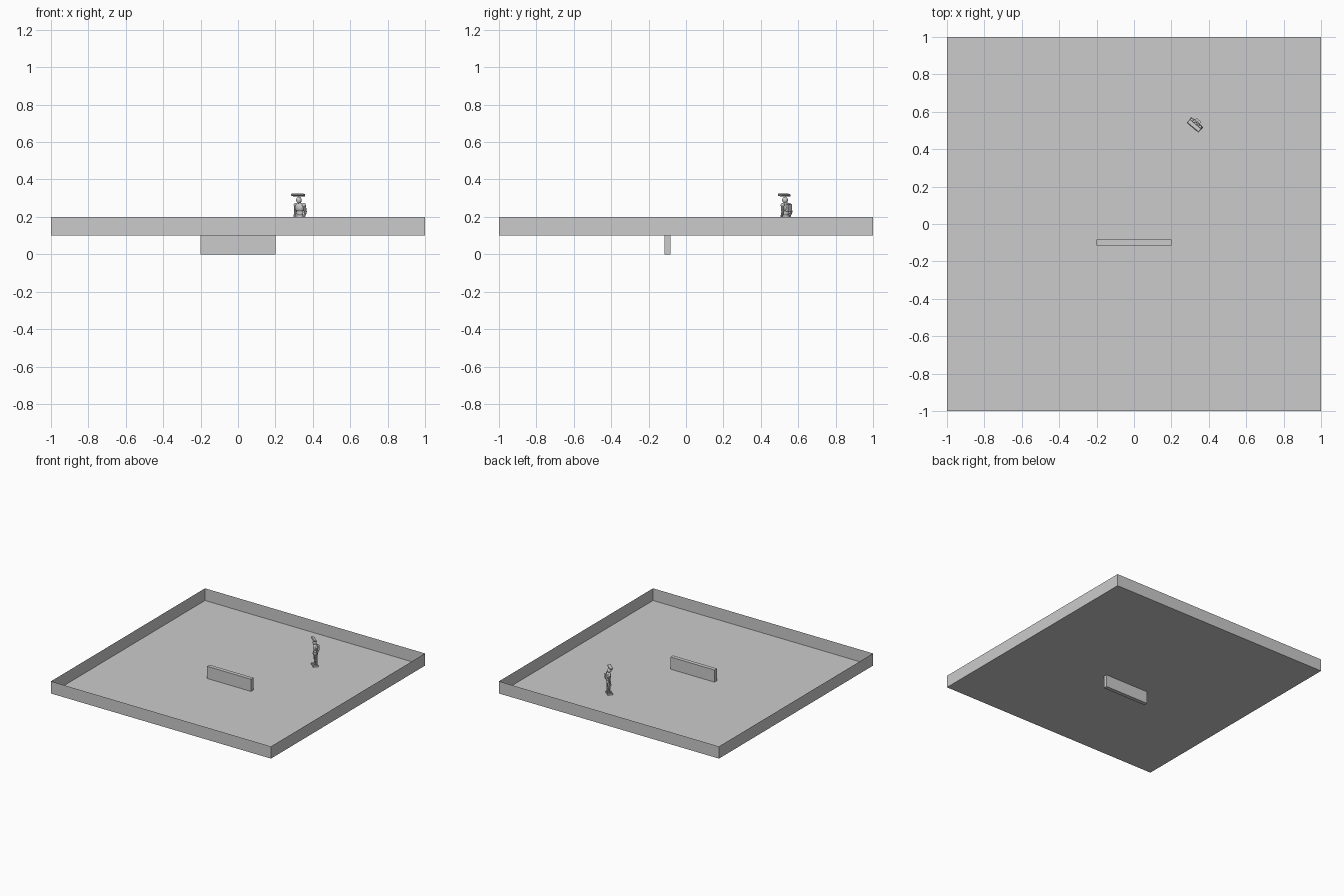
import bpy, bmesh, math
from mathutils import Matrix, Vector

old = bpy.data.objects.get("Cube")
if old:
    bpy.data.objects.remove(old)

grey = bpy.data.materials.new("plain grey")
colour = (0.6, 0.6, 0.6, 1)
grey.diffuse_color = colour
grey.use_nodes = True
grey.node_tree.nodes["Principled BSDF"].inputs["Base Color"].default_value = colour


def finish(name, bm, smooth=False):
    mesh = bpy.data.meshes.new(name)
    bm.to_mesh(mesh)
    bm.free()
    mesh.materials.append(grey)
    for p in mesh.polygons:
        p.use_smooth = smooth
    ob = bpy.data.objects.new(name, mesh)
    bpy.context.collection.objects.link(ob)
    return ob


def box_mesh(centre, size, frame=Matrix()):
    bm = bmesh.new()
    m = frame @ Matrix.Translation(centre) @ Matrix.Diagonal((*size, 1))
    bmesh.ops.create_cube(bm, size=1, matrix=m)
    return bm


# Arena: a floor with thin walls, open at the top
bm = box_mesh((0, 0, 0.15), (2, 2, 0.1))
bm.faces.ensure_lookup_table()
top = [f for f in bm.faces if f.calc_center_median().z > 0.19]
bmesh.ops.delete(bm, geom=top, context='FACES_ONLY')
finish("walled_floor", bm)

# Barrier passing through the floor
finish("barrier", box_mesh((0, -0.1, 0.1), (0.4, 0.032, 0.2)))

# Standing figure, in its own frame: x across, -y ahead, z up from the floor
figure = Matrix.Translation((0.33, 0.535, 0.1)) @ Matrix.Rotation(math.radians(-40), 4, 'Z')


def ball(name, centre, size):
    bm = bmesh.new()
    m = figure @ Matrix.Translation(centre) @ Matrix.Diagonal((*size, 1))
    bmesh.ops.create_uvsphere(bm, u_segments=12, v_segments=8, radius=0.5, matrix=m)
    finish(name, bm, True)


def limb(name, a, b, r1, r2):
    a, b = Vector(a), Vector(b)
    turn = (b - a).to_track_quat('Z', 'Y').to_matrix().to_4x4()
    bm = bmesh.new()
    bmesh.ops.create_cone(bm, cap_ends=True, segments=8, radius1=r1, radius2=r2,
                          depth=(b - a).length,
                          matrix=figure @ Matrix.Translation((a + b) / 2) @ turn)
    finish(name, bm)


# Legs and arms on both sides
for side, s in (("left", 1), ("right", -1)):
    finish(side + "_foot", box_mesh((s * 0.02, -0.006, 0.006), (0.018, 0.042, 0.012), figure))
    limb(side + "_shin", (s * 0.02, 0.004, 0.008), (s * 0.018, 0, 0.055), 0.007, 0.01)
    limb(side + "_thigh", (s * 0.018, 0, 0.053), (s * 0.013, 0, 0.1), 0.01, 0.014)
    ball(side + "_shoulder", (s * 0.029, 0, 0.163), (0.02, 0.022, 0.022))
    limb(side + "_upper_arm", (s * 0.03, 0, 0.163), (s * 0.036, 0.006, 0.125), 0.009, 0.007)
    limb(side + "_forearm", (s * 0.036, 0.006, 0.126), (s * 0.032, -0.008, 0.09), 0.007, 0.005)
    ball(side + "_hand", (s * 0.032, -0.009, 0.086), (0.012, 0.014, 0.016))

# Trunk, pack, neck and head
ball("hips", (0, 0, 0.1), (0.05, 0.034, 0.034))
ball("belly", (0, 0, 0.122), (0.044, 0.03, 0.05))
ball("chest", (0, 0, 0.15), (0.058, 0.038, 0.054))
finish("back_pack", box_mesh((0, 0.019, 0.147), (0.032, 0.016, 0.038), figure))
limb("neck", (0, 0, 0.168), (0, -0.004, 0.185), 0.009, 0.008)
ball("head", (0, -0.007, 0.19), (0.03, 0.032, 0.036))

# Broad flat headpiece, tipped up toward the front
tilt = figure @ Matrix.Translation((0, -0.013, 0.217)) @ Matrix.Rotation(math.radians(-12), 4, 'X')
bm = box_mesh((0, 0, 0), (0.082, 0.026, 0.012), tilt)
bmesh.ops.bevel(bm, geom=bm.edges[:], offset=0.003, segments=1, affect='EDGES')
finish("headpiece", bm)
